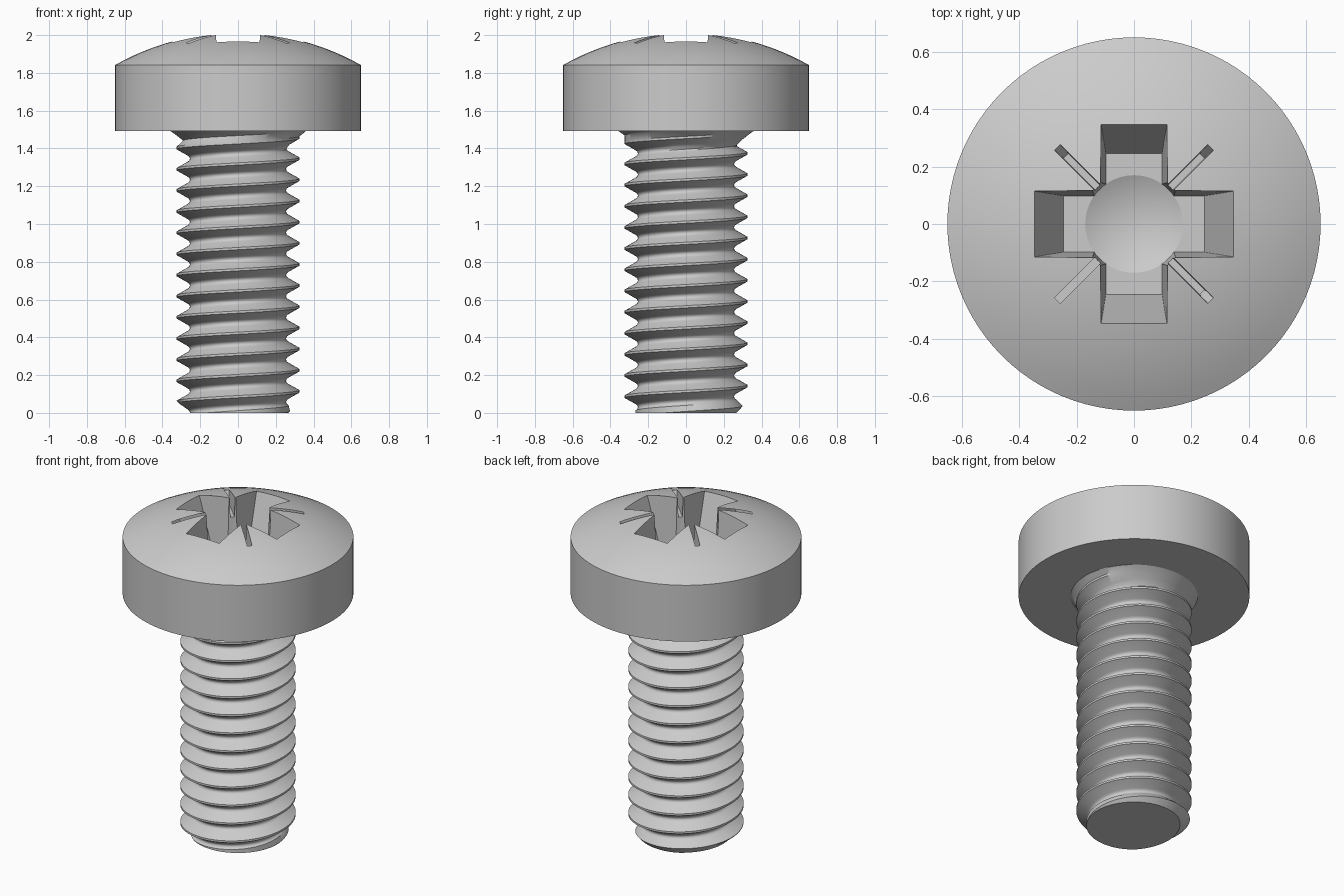
import bpy, bmesh, math

if "Cube" in bpy.data.objects:
    bpy.data.objects.remove(bpy.data.objects["Cube"])

SEG = 96
PITCH = 0.112


def finish(name, bm):
    bmesh.ops.recalc_face_normals(bm, faces=bm.faces)
    me = bpy.data.meshes.new(name)
    bm.to_mesh(me)
    bm.free()
    ob = bpy.data.objects.new(name, me)
    bpy.context.collection.objects.link(ob)
    return ob


def activate(ob):
    bpy.ops.object.select_all(action='DESELECT')
    ob.select_set(True)
    bpy.context.view_layer.objects.active = ob


def smooth(ob, deg):
    activate(ob)
    bpy.ops.object.shade_smooth_by_angle(angle=math.radians(deg))


def lathe(name, profile, seg=SEG):
    bm = bmesh.new()
    vs = [bm.verts.new((r, 0, z)) for r, z in profile]
    es = [bm.edges.new(p) for p in zip(vs, vs[1:])]
    bmesh.ops.spin(bm, geom=vs + es, cent=(0, 0, 0), axis=(0, 0, 1),
                   angle=math.tau, steps=seg, use_merge=True)
    bmesh.ops.remove_doubles(bm, verts=bm.verts, dist=1e-5)
    return finish(name, bm)


def frustum(name, low, z0, high, z1, rot):
    """Tapered box given by its half sizes at the bottom and the top."""
    bm = bmesh.new()
    c, s = math.cos(rot), math.sin(rot)
    rings = []
    for (a, b), z in ((low, z0), (high, z1)):
        rings.append([bm.verts.new((x * a * c - y * b * s, x * a * s + y * b * c, z))
                      for x, y in ((-1, -1), (1, -1), (1, 1), (-1, 1))])
    for r in rings:
        bm.faces.new(r)
    for i in range(4):
        j = (i + 1) % 4
        bm.faces.new((rings[0][i], rings[0][j], rings[1][j], rings[1][i]))
    return finish(name, bm)


# Domed head
APEX, RIM, RAD = 2.013, 1.842, 0.65
sag = APEX - RIM
R = (RAD ** 2 + sag ** 2) / (2 * sag)
arc = math.asin(RAD / R)
dome = [(R * math.sin(arc * k / 12), APEX - R + R * math.cos(arc * k / 12))
        for k in range(12, -1, -1)]
dome[-1] = (0, APEX)
head = lathe("head", [(0, 1.492), (RAD, 1.492)] + dome)

# Cross recess: two tapered arms, a conical centre and fine diagonal grooves
cutters = [lathe("recess_centre", [(0, 1.58), (0.17, 1.66), (0.19, 2.1), (0, 2.1)], 48)]
for i in range(2):
    turn = i * math.pi / 2
    cutters.append(frustum("recess_arms", (0.245, 0.098), 1.66,
                           (0.392, 0.122), 2.1, turn))
    cutters.append(frustum("recess_groove", (0.335, 0.012), 1.88,
                           (0.455, 0.017), 2.1, turn + math.pi / 4))
for cut in cutters:
    cut.hide_render = True
    mod = head.modifiers.new("recess", 'BOOLEAN')
    mod.operation = 'DIFFERENCE'
    mod.solver = 'EXACT'
    mod.object = cut
    activate(head)
    bpy.ops.object.modifier_apply(modifier=mod.name)
    bpy.data.objects.remove(cut)
smooth(head, 25)

# Threaded shank: one thread tooth as (distance from crest, radius)
TOOTH = [(0, 0.325), (0.006, 0.325), (0.038, 0.268), (0.044, 0.260),
         (0.050, 0.256), (0.056, 0.255)]
OFFSETS = [-d for d, r in TOOTH[:0:-1]] + [d for d, r in TOOTH[1:-1]]
TOP = 1.496


def radius(z, crest):
    d = abs((z - crest + PITCH / 2) % PITCH - PITCH / 2)
    r = TOOTH[-1][1]
    for (d0, r0), (d1, r1) in zip(TOOTH, TOOTH[1:]):
        if d <= d1:
            r = r0 + (r1 - r0) * (d - d0) / (d1 - d0)
            break
    r = min(r, 0.268 + 0.9 * z)                       # chamfered tip
    s = max(0, (z - 1.39) / 0.1)
    return max(r, 0.255 + 0.1 * s ** 1.5)             # fillet under the head


bm = bmesh.new()
columns = []
for i in range(SEG + 1):
    t = math.tau * i / SEG
    crest = 0.002 + PITCH * i / SEG
    col = []
    for turn in range(-2, 15):
        for off in OFFSETS:
            z = min(max(crest + turn * PITCH + off, 0), TOP)
            r = radius(z, crest)
            col.append(bm.verts.new((r * math.cos(t), r * math.sin(t), z)))
    columns.append(col)
for a, b in zip(columns, columns[1:]):
    for k in range(len(a) - 1):
        bm.faces.new((a[k], b[k], b[k + 1], a[k + 1]))
bmesh.ops.remove_doubles(bm, verts=bm.verts, dist=1e-4)
bmesh.ops.holes_fill(bm, edges=[e for e in bm.edges if e.is_boundary], sides=0)
shank = finish("threaded_shank", bm)
smooth(shank, 35)
